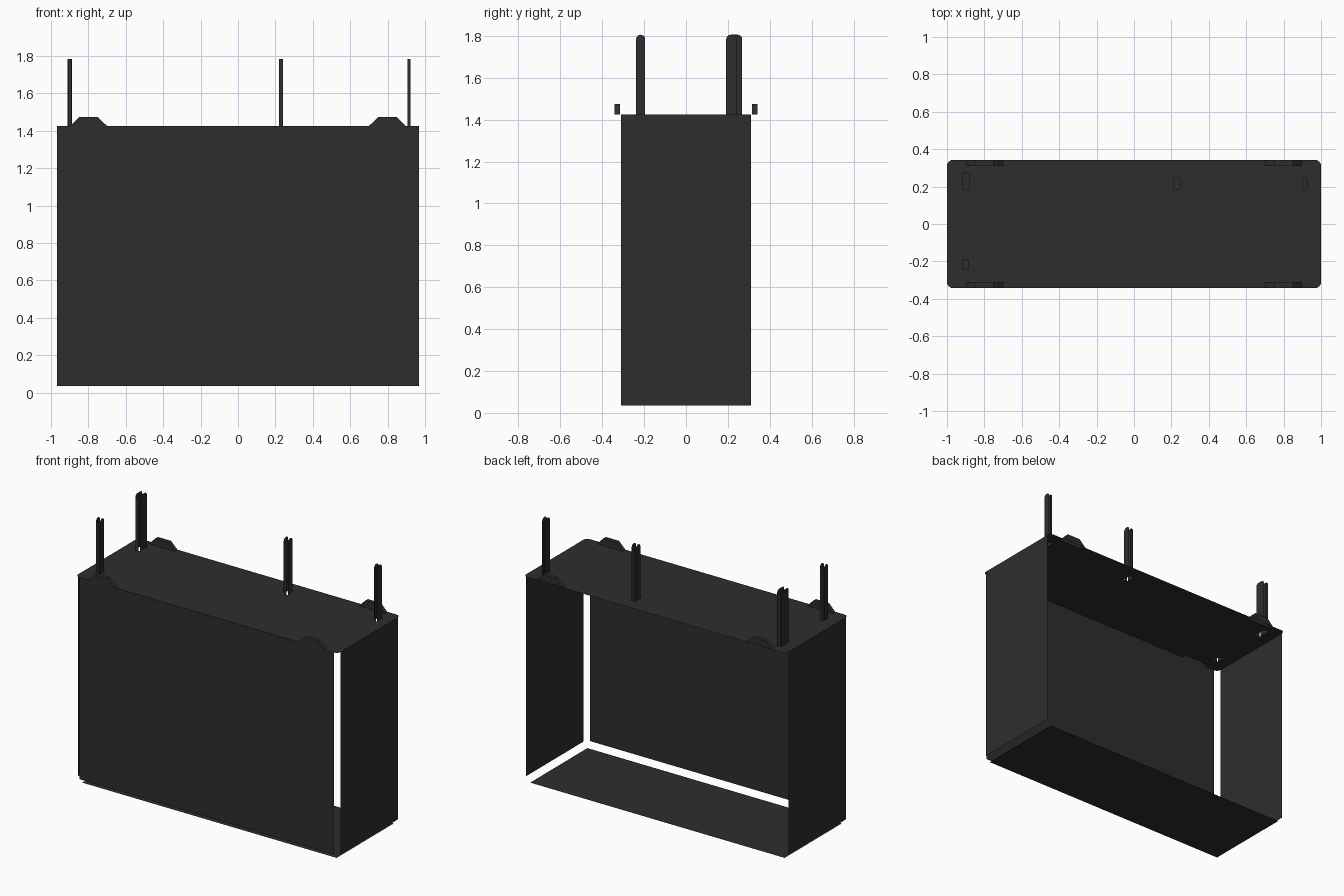
import bpy
import math

cube = bpy.data.objects.get("Cube")
if cube:
    bpy.data.objects.remove(cube, do_unlink=True)

HX, HY = 1.0, 0.342      # half length and half depth of the case
R = 0.031                # open rounded corner
Z0, Z1 = 0.036, 1.426    # bottom and top of the wall panels
PIN_TOP = 1.806

mat = bpy.data.materials.new("charcoal")
mat.use_nodes = True
color = (0.027, 0.027, 0.027, 1)
mat.diffuse_color = color
mat.node_tree.nodes["Principled BSDF"].inputs["Base Color"].default_value = color


def sheet(name, polygons):
    """Object made of separate thin polygons."""
    verts, faces = [], []
    for poly in polygons:
        faces.append(range(len(verts), len(verts) + len(poly)))
        verts += poly
    mesh = bpy.data.meshes.new(name)
    mesh.from_pydata(verts, [], [list(f) for f in faces])
    mesh.materials.append(mat)
    obj = bpy.data.objects.new(name, mesh)
    bpy.context.collection.objects.link(obj)
    return obj


def arc(cx, cy, r, start, end, steps=6):
    return [(cx + r * math.cos(math.radians(start + (end - start) * i / steps)),
             cy + r * math.sin(math.radians(start + (end - start) * i / steps)))
            for i in range(steps + 1)]


def rounded_rect(x0, x1, y0, y1, r):
    return (arc(x1 - r, y1 - r, r, 0, 90) + arc(x0 + r, y1 - r, r, 90, 180)
            + arc(x0 + r, y0 + r, r, 180, 270) + arc(x1 - r, y0 + r, r, 270, 360))


# Wall panels, with the back left open
px, py = HX - R, HY - R
sheet("front_panel", [[(-px, -HY, Z0), (px, -HY, Z0), (px, -HY, Z1), (-px, -HY, Z1)]])
for name, s in (("left_panel", 1), ("right_panel", -1)):
    sheet(name, [[(s * HX, -s * py, Z0), (s * HX, s * py, Z0),
                  (s * HX, s * py, Z1), (s * HX, -s * py, Z1)]])
sheet("bottom_plate", [[(-px, py, 0), (px, py, 0), (px, -py, 0), (-px, -py, 0)]])

# Raised tabs along the front and back edges
TAB = [(0.70, Z1), (0.75, 1.474), (0.85, 1.474), (0.897, Z1)]
TAB_IN = 0.314
for side, sx in (("left", 1), ("right", -1)):
    for end, sy in (("back", 1), ("front", -1)):
        outer = [(sx * x, sy * HY, z) for x, z in TAB]
        inner = [(sx * x, sy * TAB_IN, z) for x, z in TAB]
        rim = [[outer[i], outer[i + 1], inner[i + 1], inner[i]] for i in range(3)]
        sheet(f"{end}_{side}_tab", [outer, inner[::-1]] + rim)

# Hollow terminal pins: two round-topped plates and two narrow walls
PINS = [("wide_pin", -0.917, -0.882, 0.187, 0.273),
        ("front_pin", -0.915, -0.884, -0.243, -0.190),
        ("middle_pin", 0.213, 0.245, 0.187, 0.247),
        ("end_pin", 0.902, 0.926, 0.187, 0.247)]
GAP, ROUND = 0.005, 0.022
for name, x0, x1, y0, y1 in PINS:
    a, b = y0 + GAP, y1 - GAP
    zc = PIN_TOP - ROUND
    outline = ([(a, Z1), (b, Z1)] + arc(b - ROUND, zc, ROUND, 0, 90)
               + arc(a + ROUND, zc, ROUND, 90, 180))
    polys = [[(x1, y, z) for y, z in outline], [(x0, y, z) for y, z in outline[::-1]]]
    for y in (y0, y1):
        polys.append([(x0 + GAP, y, Z1), (x1 - GAP, y, Z1),
                      (x1 - GAP, y, zc), (x0 + GAP, y, zc)])
    sheet(name, polys)

# Top plate: notched outline with a slot under each pin
quarter = arc(px, py, R, 0, 90) + [(0.897, HY), (0.897, TAB_IN), (0.70, TAB_IN), (0.70, HY)]
half = quarter + [(-x, y) for x, y in reversed(quarter)]
loops = [half + [(-x, -y) for x, y in half]]
loops += [rounded_rect(x0, x1, y0, y1, GAP) for _, x0, x1, y0, y1 in PINS]
curve = bpy.data.curves.new("top_outline", "CURVE")
curve.dimensions = "2D"
curve.fill_mode = "BOTH"
for loop in loops:
    spline = curve.splines.new("POLY")
    spline.points.add(len(loop) - 1)
    for p, (x, y) in zip(spline.points, loop):
        p.co = (x, y, 0, 1)
    spline.use_cyclic_u = True
temp = bpy.data.objects.new("top_outline", curve)
bpy.context.collection.objects.link(temp)
bpy.context.view_layer.update()
mesh = bpy.data.meshes.new_from_object(temp.evaluated_get(bpy.context.evaluated_depsgraph_get()))
bpy.data.objects.remove(temp, do_unlink=True)
mesh.materials.clear()
mesh.materials.append(mat)
plate = bpy.data.objects.new("top_plate", mesh)
plate.location.z = Z1
bpy.context.collection.objects.link(plate)
